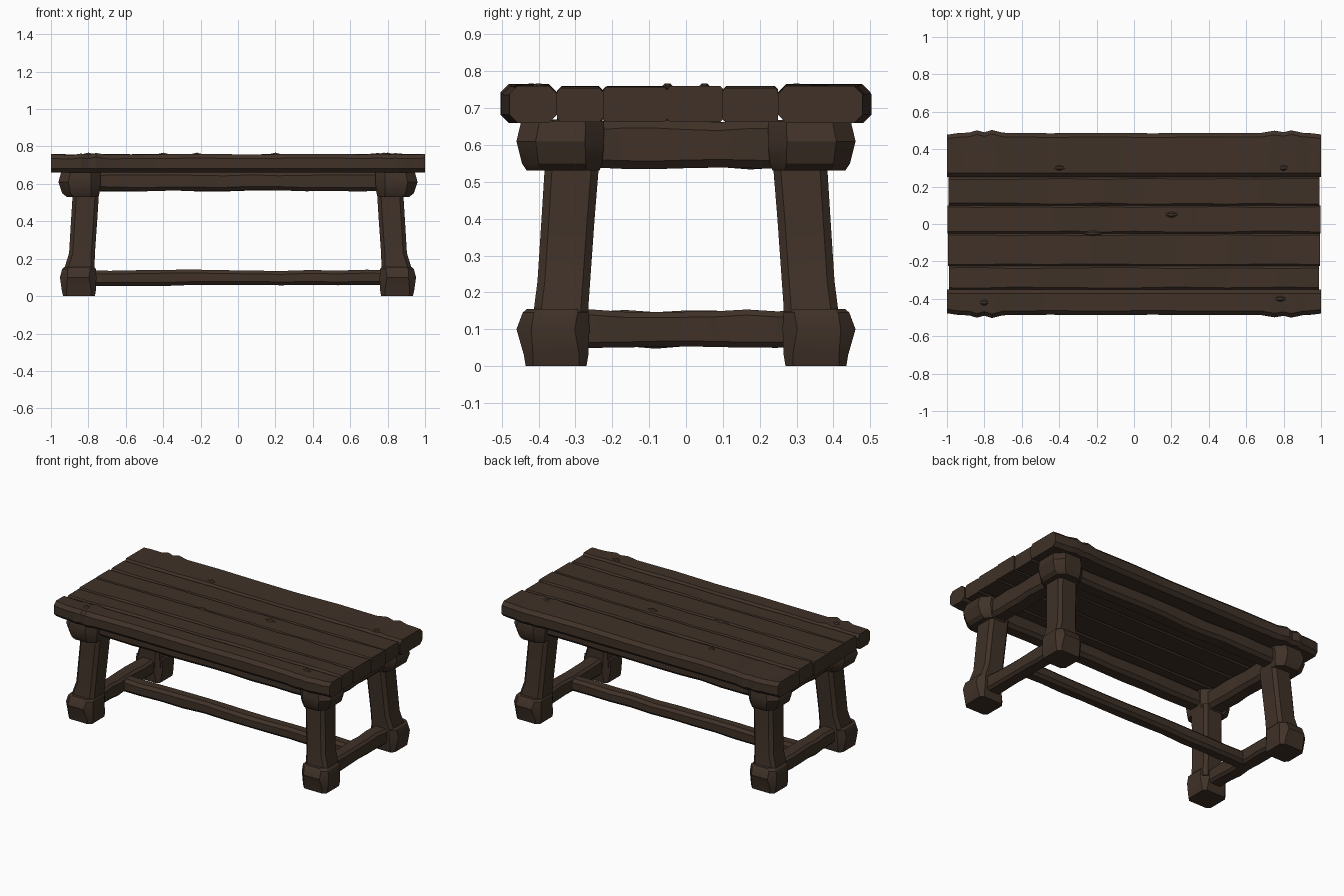
import bpy, bmesh, math, random
from mathutils import Vector

if "Cube" in bpy.data.objects:
    bpy.data.objects.remove(bpy.data.objects["Cube"])

random.seed(4)
wood = bpy.data.materials.new("dark brown wood")
wood.diffuse_color = (0.050, 0.031, 0.021, 1)
wood.use_nodes = True
wood.node_tree.nodes["Principled BSDF"].inputs["Base Color"].default_value = wood.diffuse_color


def loft(name, axis, rings, sx=1, sy=1):
    """Loft chamfered rectangles; ring = (t, a0, a1, b0, b1, chamfer)."""
    bm = bmesh.new()
    loops = []
    for t, a0, a1, b0, b1, c in rings:
        pts = [(a0 + c, b0), (a1 - c, b0), (a1, b0 + c), (a1, b1 - c),
               (a1 - c, b1), (a0 + c, b1), (a0, b1 - c), (a0, b0 + c)]
        loop = []
        for a, b in pts:
            p = {'X': (t, a, b), 'Y': (a, t, b), 'Z': (a, b, t)}[axis]
            loop.append(bm.verts.new((p[0] * sx, p[1] * sy, p[2])))
        loops.append(loop)
    for l0, l1 in zip(loops, loops[1:]):
        for i in range(8):
            j = (i + 1) % 8
            bm.faces.new((l0[i], l0[j], l1[j], l1[i]))
    bm.faces.new(loops[0])
    bm.faces.new(loops[-1])
    bmesh.ops.recalc_face_normals(bm, faces=bm.faces)
    me = bpy.data.meshes.new(name)
    bm.to_mesh(me)
    bm.free()
    ob = bpy.data.objects.new(name, me)
    bpy.context.collection.objects.link(ob)
    me.materials.append(wood)
    bpy.ops.object.select_all(action='DESELECT')
    ob.select_set(True)
    bpy.context.view_layer.objects.active = ob
    bpy.ops.object.shade_smooth_by_angle(angle=math.radians(28))
    return ob


def beam(name, axis, t0, t1, a0, a1, b0, b1, c, n=9, wear=0.004):
    """Straight hewn beam with slightly uneven sides."""
    rings = []
    for i in range(n):
        r = [random.uniform(-wear, wear) for _ in range(4)]
        rings.append((t0 + (t1 - t0) * i / (n - 1),
                      a0 + r[0], a1 + r[1], b0 + r[2], b1 + r[3], c))
    return loft(name, axis, rings)


# Table top: inner planks, touching, with worn edges that form the grooves
seams = [-0.35, -0.225, -0.05, 0.10, 0.25]
for k, (y0, y1) in enumerate(zip(seams, seams[1:])):
    rings = []
    end = random.uniform(0.988, 0.998)
    for i in range(13):
        x = -end + 2 * end * i / 12
        rings.append((x, y0, y1, 0.662, 0.757 + random.uniform(-0.003, 0.003),
                      0.010 + random.uniform(-0.003, 0.003)))
    loft(f"top_plank_{k + 1}", 'X', rings)

# Table top: outer planks with chipped swellings near the ends
swell = [(-1, -0.008), (-0.95, 0), (-0.88, 0.004), (-0.84, 0.016), (-0.80, 0.005),
         (-0.76, 0.018), (-0.70, 0.003), (-0.45, 0), (-0.2, 0.002), (0.1, 0), (0.4, 0.002),
         (0.68, 0.002), (0.75, 0.014), (0.80, 0.006), (0.84, 0.016), (0.90, 0.003),
         (0.95, 0), (1, -0.006)]
for label, s, inner in (("front", -1, 0.35), ("back", 1, 0.25)):
    rings = []
    for x, e in swell:
        top = 0.758 + random.uniform(-0.003, 0.003) + (0.004 if e > 0.01 else 0)
        rings.append((x, inner, 0.485 + e, 0.660, top, 0.022))
    loft(f"{label}_edge_plank", 'X', rings, 1, s)

# Raised splinters along the grooves
for k, (x, y) in enumerate([(-0.4, 0.30), (-0.22, -0.05), (0.2, 0.05),
                            (0.78, -0.40), (-0.8, -0.42), (0.8, 0.30)]):
    loft(f"splinter_{k + 1}", 'X', [
        (x - 0.05, y - 0.004, y + 0.004, 0.748, 0.754, 0.002),
        (x, y - 0.016, y + 0.016, 0.745, 0.767, 0.009),
        (x + 0.05, y - 0.004, y + 0.004, 0.748, 0.754, 0.002)])

# Legs, each with a block foot and a block cap
for xl, sx in (("left", -1), ("right", 1)):
    for yl, sy in (("front", -1), ("back", 1)):
        tag = f"{yl}_{xl}"
        loft(tag + "_leg", 'Z', [
            (0.10, 0.765, 0.93, 0.265, 0.42, 0.02),
            (0.16, 0.767, 0.925, 0.265, 0.412, 0.02),
            (0.23, 0.765, 0.903, 0.260, 0.403, 0.02),
            (0.40, 0.753, 0.893, 0.248, 0.392, 0.02),
            (0.56, 0.743, 0.883, 0.235, 0.382, 0.02)], sx, sy)
        loft(tag + "_foot", 'Z', [
            (0.00, 0.765, 0.935, 0.270, 0.435, 0.02),
            (0.03, 0.760, 0.942, 0.265, 0.440, 0.025),
            (0.10, 0.757, 0.952, 0.262, 0.460, 0.04),
            (0.145, 0.760, 0.940, 0.264, 0.443, 0.03),
            (0.155, 0.768, 0.930, 0.270, 0.432, 0.03)], sx, sy)
        loft(tag + "_cap", 'Z', [
            (0.53, 0.748, 0.915, 0.235, 0.432, 0.035),
            (0.55, 0.740, 0.940, 0.227, 0.445, 0.045),
            (0.61, 0.735, 0.960, 0.222, 0.460, 0.052),
            (0.665, 0.735, 0.945, 0.222, 0.447, 0.05)], sx, sy)

# Upper rails and lower stretchers
for label, s in (("left", -1), ("right", 1)):
    x0, x1 = sorted((s * 0.77, s * 0.89))
    beam(label + "_end_rail", 'Y', -0.35, 0.35, x0, x1, 0.537, 0.665, 0.022)
    x0, x1 = sorted((s * 0.795, s * 0.895))
    beam(label + "_end_stretcher", 'Y', -0.33, 0.33, x0, x1, 0.051, 0.150, 0.015)
for label, s in (("front", -1), ("back", 1)):
    y0, y1 = sorted((s * 0.28, s * 0.385))
    beam(label + "_long_rail", 'X', -0.8, 0.8, y0, y1, 0.563, 0.665, 0.02, 12)
beam("centre_stretcher", 'X', -0.84, 0.84, -0.042, 0.042, 0.057, 0.138, 0.018, 12)
